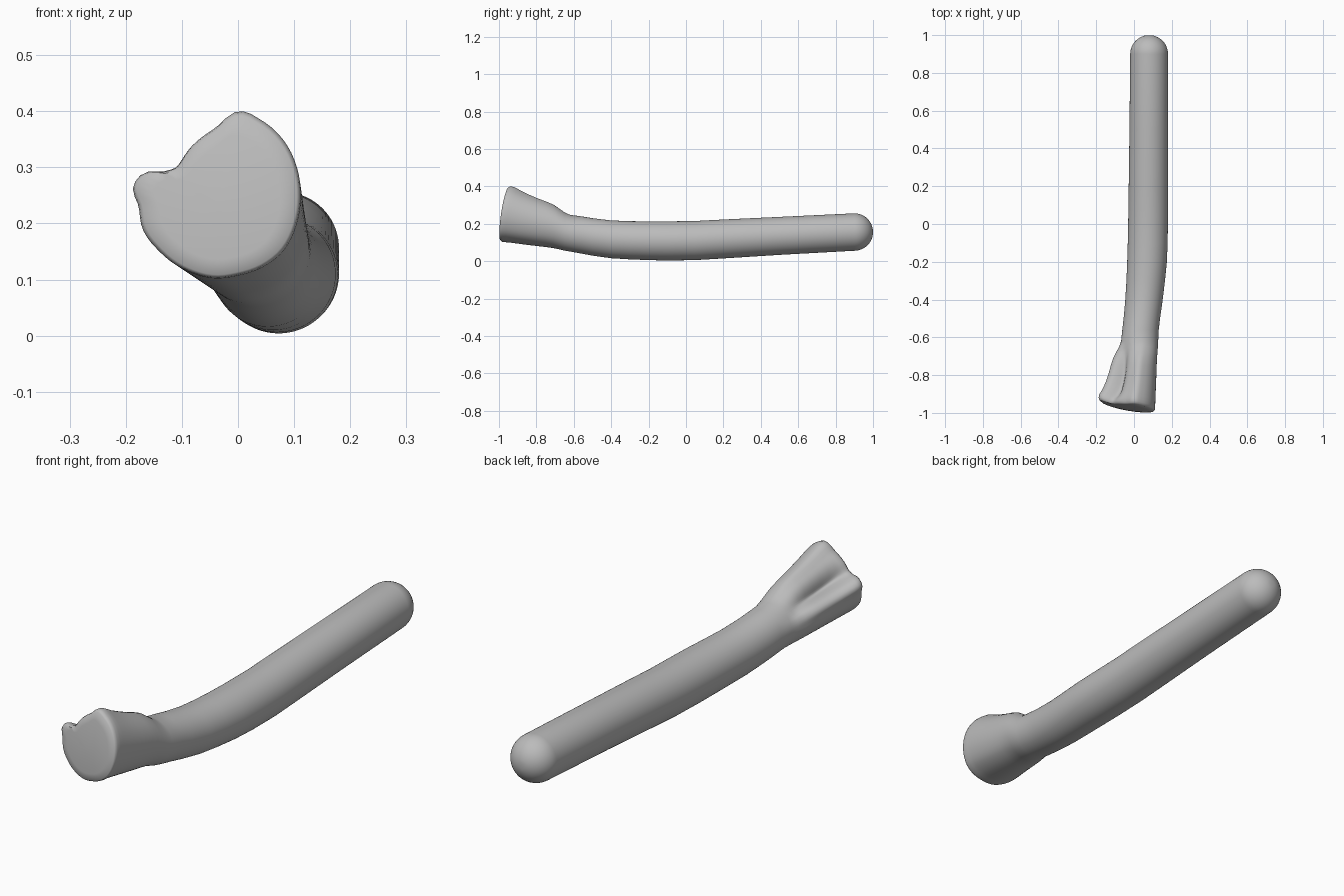
import bpy, bmesh, math
from math import sin, cos, pi, radians

if "Cube" in bpy.data.objects:
    bpy.data.objects.remove(bpy.data.objects["Cube"])

SIDES = 72

# Plain grey material
grey = bpy.data.materials.new("plain grey")
grey.use_nodes = True
colour = (0.5, 0.5, 0.5, 1)
grey.diffuse_color = colour
grey.node_tree.nodes["Principled BSDF"].inputs["Base Color"].default_value = colour

# Outline of the flared end (x, z), around its own centre
END_X, END_Z = -0.035, 0.235
OUTLINE = [(0, .4), (.04, .385), (.08, .35), (.105, .3), (.112, .25), (.105, .2),
           (.08, .15), (.04, .12), (0, .107), (-.04, .102), (-.09, .115),
           (-.14, .15), (-.17, .19), (-.177, .23), (-.187, .265), (-.165, .293),
           (-.14, .29), (-.11, .3), (-.08, .34), (-.04, .37)]
POLAR = sorted((math.atan2(z - END_Z, x - END_X) % (2 * pi),
                math.hypot(x - END_X, z - END_Z)) for x, z in OUTLINE)


def end_radius(a):
    """Smoothly interpolated outline radius at angle a."""
    n = len(POLAR)
    i = max([k for k in range(n) if POLAR[k][0] <= a], default=n - 1)
    p = [POLAR[(i + k) % n] for k in (-1, 0, 1, 2)]
    t = ((a - p[1][0]) % (2 * pi)) / ((p[2][0] - p[1][0]) % (2 * pi))
    r0, r1, r2, r3 = (q[1] for q in p)
    m1, m2 = (r2 - r0) / 2, (r3 - r1) / 2
    s = t * t * (3 - 2 * t)
    return r1 + (r2 - r1) * s + m1 * t * (1 - t) ** 2 - m2 * t * t * (1 - t)


def shaft_ring(y, cx, cz, rx, rz):
    return [(cx + rx * cos(2 * pi * k / SIDES), y, cz + rz * sin(2 * pi * k / SIDES))
            for k in range(SIDES)]


def head_ring(y, t, scoop, scale=1.0):
    """Blend of the neck circle and the flared outline, hollowed at upper left."""
    cx, cz = 0.03 + t * (END_X - 0.03), 0.15 + t * (END_Z - 0.15)
    ring = []
    for k in range(SIDES):
        a = 2 * pi * k / SIDES
        r = 0.098 * (1 - t) + end_radius(a) * t
        r -= scoop * math.exp(-((a - radians(133)) / radians(24)) ** 2)
        x, z = cx + scale * r * cos(a), cz + scale * r * sin(a)
        bow = 0.48 * max(z - 0.1, 0) ** 2 + 0.66 * (0.1 - x) ** 2
        ring.append((x, y + t ** 3 * bow, z))
    return ring


rings = []

# Rounded far end
for step in range(1, 13):
    a = step / 12 * pi / 2
    rings.append(shaft_ring(0.9 + 0.1 * cos(a), 0.08, 0.156, 0.1 * sin(a), 0.1 * sin(a)))

# Bent shaft: y, left, right, bottom, top
for y, xl, xr, zb, zt in [(.5, -.024, .18, .034, .237), (.2, -.028, .18, .015, .223),
                          (.05, -.03, .18, .006, .215), (-.1, -.033, .178, .004, .213),
                          (-.2, -.036, .174, .006, .213), (-.3, -.04, .164, .01, .214),
                          (-.4, -.046, .152, .016, .218), (-.5, -.055, .138, .03, .23),
                          (-.56, -.062, .131, .041, .24)]:
    rings.append(shaft_ring(y, (xl + xr) / 2, (zb + zt) / 2, (xr - xl) / 2, (zt - zb) / 2))

# Flared head: y, blend, hollow depth
for y, t, scoop in [(-.62, 0, 0), (-.65, .1, .006), (-.68, .24, .018), (-.71, .37, .028),
                    (-.75, .48, .036), (-.8, .59, .042), (-.85, .71, .043),
                    (-.9, .83, .037), (-.94, .93, .024), (-.965, .98, .01), (-.985, 1, 0)]:
    rings.append(head_ring(y, t, scoop))

# Softened rim and bowed end face
for y, scale in [(-.995, .985), (-1, .95), (-1, .75), (-1, .5), (-1, .25), (-1, .05)]:
    rings.append(head_ring(y, 1, 0, scale))

# Skin the rings
bm = bmesh.new()
loops = [[bm.verts.new(p) for p in ring] for ring in rings]
for lo, hi in zip(loops, loops[1:]):
    for k in range(SIDES):
        n = (k + 1) % SIDES
        bm.faces.new((lo[k], lo[n], hi[n], hi[k]))
bm.faces.new(loops[0])
bm.faces.new(loops[-1])
bmesh.ops.recalc_face_normals(bm, faces=bm.faces)

mesh = bpy.data.meshes.new("bent_handle")
bm.to_mesh(mesh)
bm.free()
mesh.materials.append(grey)
handle = bpy.data.objects.new("bent_handle", mesh)
bpy.context.collection.objects.link(handle)
bpy.context.view_layer.objects.active = handle
handle.select_set(True)
bpy.ops.object.shade_smooth_by_angle(angle=radians(50))
